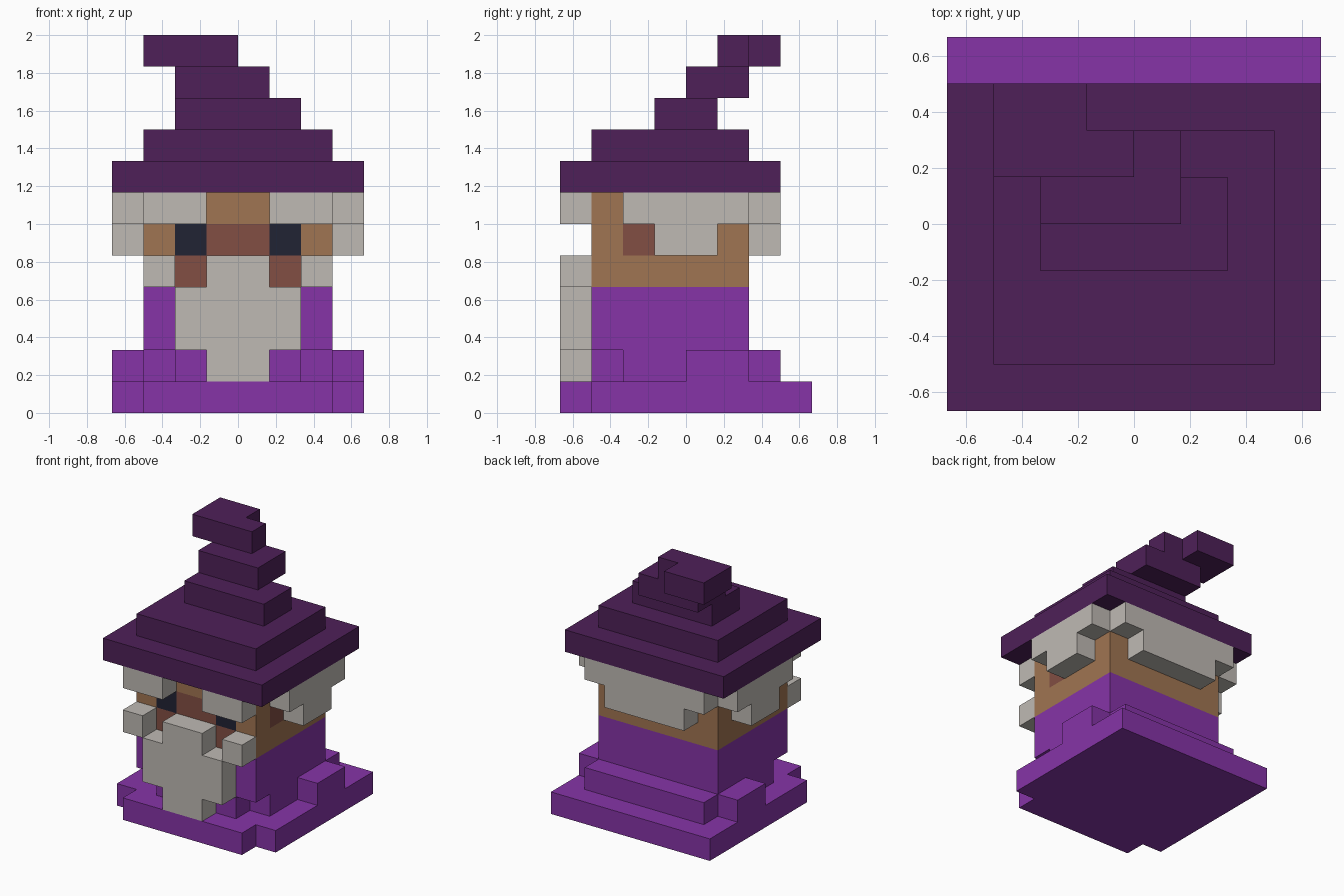
import bpy, bmesh
from mathutils import Vector

if "Cube" in bpy.data.objects:
    bpy.data.objects.remove(bpy.data.objects["Cube"], do_unlink=True)

U = 1 / 6  # edge length of one block


def material(name, rgb):
    lin = [((c / 255 + 0.055) / 1.055) ** 2.4 if c > 10 else c / 255 / 12.92 for c in rgb]
    m = bpy.data.materials.new(name)
    m.use_nodes = True
    m.diffuse_color = (*lin, 1)
    bsdf = next(n for n in m.node_tree.nodes if n.type == 'BSDF_PRINCIPLED')
    bsdf.inputs["Base Color"].default_value = (*lin, 1)
    bsdf.inputs["Roughness"].default_value = 0.9
    return m


HAT = material("dark plum", (78, 32, 88))
ROBE = material("bright purple", (134, 52, 167))
HAIR = material("warm grey", (191, 186, 180))
SKIN = material("tan skin", (160, 117, 82))
BLUSH = material("reddish brown", (130, 78, 67))
EYE = material("dark navy", (33, 35, 52))

DIRS = [Vector(d) for d in ((1, 0, 0), (-1, 0, 0), (0, 1, 0), (0, -1, 0), (0, 0, 1), (0, 0, -1))]


def mirrored(*boxes):
    """Each box together with its copy across x = 0."""
    return list(boxes) + [(-b[1], -b[0], *b[2:]) for b in boxes]


def blocks(name, boxes, mats, rule=None):
    """Merge boxes (x0, x1, y0, y1, z0, z1 in block units) into one outer shell."""
    cells = {(x, y, z) for b in boxes
             for x in range(b[0], b[1]) for y in range(b[2], b[3]) for z in range(b[4], b[5])}
    bm = bmesh.new()
    for c in sorted(cells):
        mid = Vector(c) + Vector((0.5, 0.5, 0.5))
        for d in DIRS:
            if tuple(int(v) for v in Vector(c) + d) in cells:
                continue
            s = Vector((d.y, d.z, d.x)) * 0.5
            t = d.cross(s)
            f = bm.faces.new([bm.verts.new((mid + d * 0.5 + p) * U)
                              for p in (-s - t, s - t, s + t, -s + t)])
            if rule:
                f.material_index = rule(mid, d)
    bmesh.ops.remove_doubles(bm, verts=bm.verts, dist=0.001)
    bmesh.ops.dissolve_limit(bm, angle_limit=0.01, verts=bm.verts, edges=bm.edges,
                             delimit={'MATERIAL'})
    bmesh.ops.recalc_face_normals(bm, faces=bm.faces)
    me = bpy.data.meshes.new(name)
    bm.to_mesh(me)
    bm.free()
    for m in mats:
        me.materials.append(m)
    ob = bpy.data.objects.new(name, me)
    bpy.context.collection.objects.link(ob)
    return ob


# Robe: skirt with cut front corners, folds at the sides and back, upright torso
blocks("robe_skirt", [(-3, 3, -4, 4, 0, 1), (-4, 4, -3, 4, 0, 1)], [ROBE])
blocks("robe_body", [(-2, 2, -3, 2, 1, 2), (-3, 3, -2, 2, 1, 2), (-3, 3, -3, 2, 2, 4),
                     (-3, 3, 2, 3, 1, 2)] + mirrored((3, 4, 0, 2, 1, 2)), [ROBE])


# Head: face colours chosen by row and distance from the middle
def face_colour(mid, d):
    ax, row = abs(mid.x), int(mid.z)
    if d.y < 0:
        if row == 5 and ax < 1 or row == 4 and 1 < ax < 2:
            return 1                      # nose and cheeks
        if row == 5 and 1 < ax < 2:
            return 2                      # eyes
    if d.x and row == 5 and -2 < mid.y < -1:
        return 1                          # ears
    return 0


blocks("head", [(-3, 3, -3, 2, 4, 7)], [SKIN, BLUSH, EYE], face_colour)

# Hair and beard
blocks("beard", [(-1, 1, -4, -3, 1, 5), (-2, 2, -4, -3, 2, 4)], [HAIR])
for side, sx in (("left", 1), ("right", -1)):
    def flip(b):
        return b if sx > 0 else (-b[1], -b[0], *b[2:])
    blocks("moustache_" + side, [flip((2, 3, -4, -3, 4, 5))], [HAIR])
    blocks("eyebrow_" + side, [flip((1, 3, -4, -3, 6, 7))], [HAIR])
    blocks("side_hair_" + side, [flip((3, 4, -2, 2, 6, 7)), flip((3, 4, -1, 1, 5, 6))], [HAIR])
blocks("back_hair", [(-3, 3, 2, 3, 6, 7), (-2, 2, 2, 3, 5, 6)], [HAIR])

# Hat: brim, then tiers that bend back and to one side
blocks("hat", [(-4, 4, -4, 3, 7, 8), (-3, 3, -3, 2, 8, 9), (-2, 2, -1, 1, 9, 10),
               (-2, 1, 0, 2, 10, 11), (-3, 0, 1, 2, 11, 12), (-3, -1, 2, 3, 11, 12)], [HAT])
